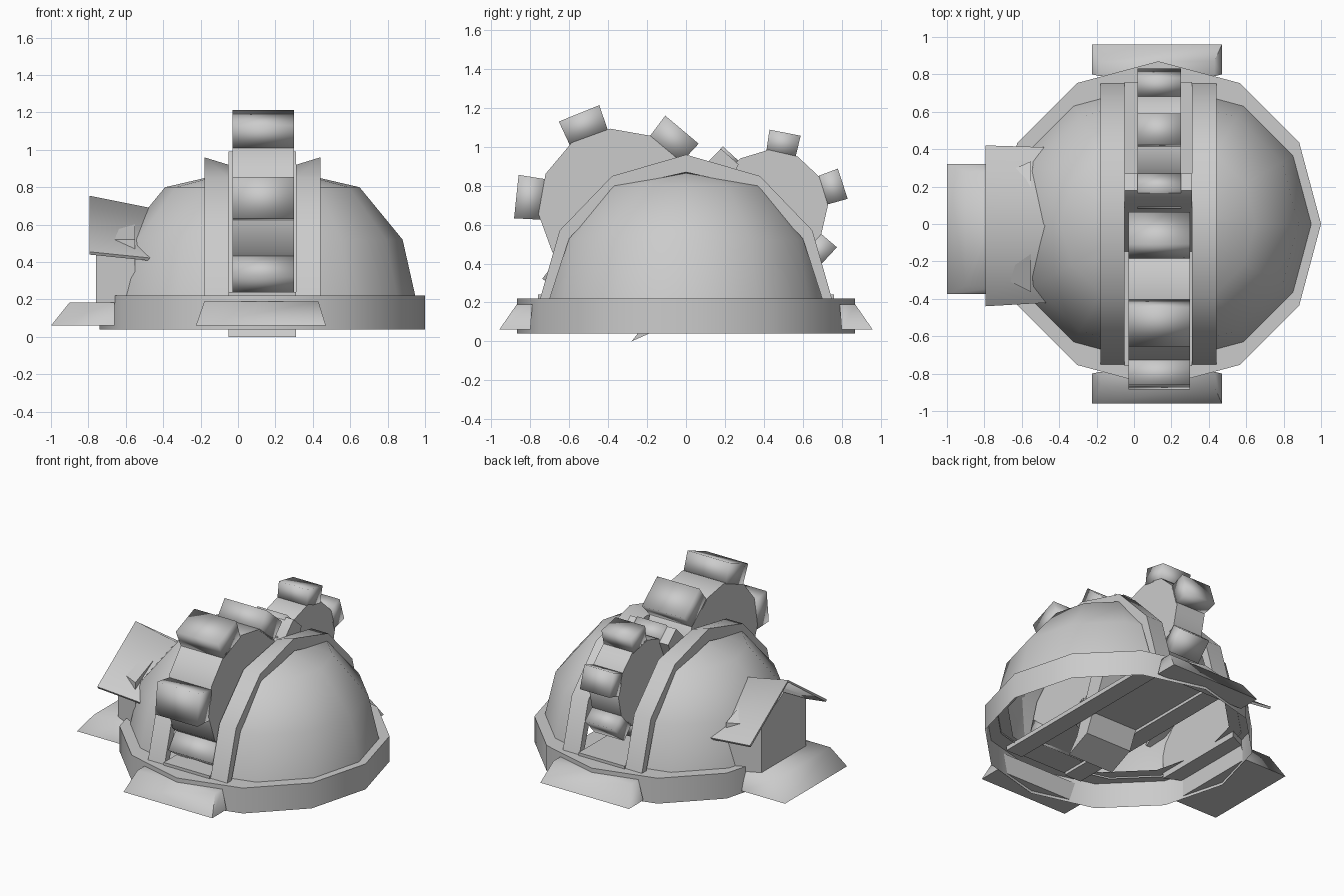
import bpy, bmesh
from math import cos, sin, radians, pi

if "Cube" in bpy.data.objects:
    bpy.data.objects.remove(bpy.data.objects["Cube"])

CX = 0.13  # dome centre in x


def make(name, verts, faces, angle=40):
    """Mesh object, shaded smooth below the given edge angle."""
    me = bpy.data.meshes.new(name)
    me.from_pydata(verts, [], faces)
    bm = bmesh.new()
    bm.from_mesh(me)
    bmesh.ops.remove_doubles(bm, verts=bm.verts, dist=1e-5)
    bmesh.ops.recalc_face_normals(bm, faces=bm.faces)
    bm.to_mesh(me)
    bm.free()
    ob = bpy.data.objects.new(name, me)
    bpy.context.collection.objects.link(ob)
    bpy.ops.object.select_all(action='DESELECT')
    ob.select_set(True)
    bpy.context.view_layer.objects.active = ob
    bpy.ops.object.shade_smooth_by_angle(angle=radians(angle))
    return ob


def extrude_x(name, prof, x0, x1, flare=1.0, angle=40):
    """Prism along x from a closed (y, z) profile, y widened by flare at x1."""
    n = len(prof)
    verts = [(x0, y, z) for y, z in prof] + [(x1, y * flare, z) for y, z in prof]
    faces = [(i, (i + 1) % n, n + (i + 1) % n, n + i) for i in range(n)]
    faces += [tuple(range(n)), tuple(range(n, 2 * n))]
    return make(name, verts, faces, angle)


def revolve(name, prof, cx, n=12):
    """Turn an open (r, z) profile around a vertical axis."""
    m = len(prof)
    verts = [(cx + r * cos(2 * pi * i / n), r * sin(2 * pi * i / n), z)
             for i in range(n) for r, z in prof]
    faces = []
    for i in range(n):
        for j in range(m - 1):
            a, b = i * m, (i + 1) % n * m
            faces.append((a + j, b + j, b + j + 1, a + j + 1))
    return make(name, verts, faces)


def gear(name, cy, cz, r_body, r_out, phase, pitch, x0, x1):
    """Twelve-sided wheel with six soft-shaded blocks around its rim."""
    rim = [radians(phase + 15 + 30 * i) for i in range(12)]
    extrude_x(name, [(cy + r_body * cos(a), cz + r_body * sin(a)) for a in rim], x0, x1)
    w, ap = r_body * sin(pi / 12), r_body * cos(pi / 12) - 0.01
    for i in range(6):
        a = radians(phase + pitch * i)
        d, t = (cos(a), sin(a)), (-sin(a), cos(a))
        prof = [(cy + d[0] * rad + t[0] * s, cz + d[1] * rad + t[1] * s)
                for rad, s in ((ap, -w), (r_out, -w * 1.07), (r_out, w * 1.07), (ap, w))]
        extrude_x(f"{name}_block_{i + 1}", prof, x0, x1, angle=180)


def frustum(name, bottom, top, z0, z1, angle=40):
    """Block between two rectangles given as x0, x1, y0, y1."""
    v = []
    for (a, b, c, d), z in ((bottom, z0), (top, z1)):
        v += [(a, c, z), (b, c, z), (b, d, z), (a, d, z)]
    return make(name, v, [(0, 1, 2, 3), (4, 5, 6, 7), (0, 1, 5, 4),
                          (1, 2, 6, 5), (2, 3, 7, 6), (3, 0, 4, 7)], angle)


# base ring, open below
revolve("base_ring", [(0.87, 0.04), (0.87, 0.22), (0.72, 0.22)], CX)

# two half domes with the open slot between them, and their arched rails
half = [(0.75, 0.22), (0.65, 0.57), (0.38, 0.85)]
lower = [(0.70, 0.22), (0.60, 0.53), (0.35, 0.79)]


def arch(pts, peak):
    return pts + [(0, peak)] + [(-y, z) for y, z in reversed(pts)]


for side, s in (("left", -1), ("right", 1)):
    dome = revolve("dome_" + side, [(0.73, 0.21), (0.66, 0.52), (0.43, 0.80), (0, 0.90)],
                   CX + s * 0.09)
    bm = bmesh.new()
    bm.from_mesh(dome.data)
    bmesh.ops.bisect_plane(bm, geom=bm.verts[:] + bm.edges[:] + bm.faces[:],
                           plane_co=(CX + s * 0.18, 0, 0), plane_no=(s, 0, 0),
                           clear_inner=True)
    bm.to_mesh(dome.data)
    bm.free()

    xo, xi = CX + s * 0.31, CX + s * 0.18
    chains = [(xo, arch(half, 0.96)), (xi, arch(half, 0.92)),
              (xi, arch(lower, 0.86)), (xo, arch(lower, 0.87))]
    verts = [(x, y, z) for x, c in chains for y, z in c]
    faces = []
    for k in range(4):
        a, b = k * 7, (k + 1) % 4 * 7
        faces += [(a + j, a + j + 1, b + j + 1, b + j) for j in range(6)]
    faces += [(0, 7, 14, 21), (6, 13, 20, 27)]
    make("rail_" + side, verts, faces)
    r = (min(xo, xi), max(xo, xi), -0.75, 0.75)
    frustum("rail_sill_" + side, r, r, 0.19, 0.22)

# floor of the slot
floor = (-0.05, 0.31, -0.76, 0.76)
frustum("slot_floor", floor, floor, 0.21, 0.24)

# toothed wheels and the slanted plate between them
gear("front_wheel", -0.355, 0.69, 0.405, 0.52, 50, 62, -0.03, 0.30)
gear("rear_wheel", 0.435, 0.69, 0.295, 0.39, -43, 61, 0.02, 0.25)
extrude_x("slanted_plate", [(-0.28, 0.0), (-0.10, 0.08), (0.27, 0.91), (0.18, 0.99),
                            (0.10, 0.91), (-0.20, 0.10)], -0.05, 0.31)

# feet, soft between slope and top
for name, s in (("front_foot", -1), ("back_foot", 1)):
    yb, yt = sorted((s * 0.96, s * 0.80)), sorted((s * 0.87, s * 0.79))
    frustum(name, (-0.225, 0.47, *yb), (-0.18, 0.43, *yt), 0.06, 0.19, 80)
frustum("entrance_step", (-1.0, -0.66, -0.375, 0.32), (-0.9, -0.66, -0.33, 0.28),
        0.06, 0.185, 80)

# side entrance with a gabled roof
extrude_x("entrance_walls", [(-0.26, 0.18), (0.24, 0.18), (0.24, 0.52), (-0.01, 0.66),
                             (-0.26, 0.52)], -0.76, -0.55, flare=1.4)
gable = [(-0.795, -0.44, 0.455), (-0.795, -0.01, 0.755), (-0.795, 0.42, 0.455),
         (-0.45, -0.42, 0.42), (-0.42, -0.01, 0.68), (-0.45, 0.41, 0.42)]
gable += [(x, y * 0.98, z - 0.015) for x, y, z in gable]
make("entrance_roof", gable,
     [(0, 1, 4, 3), (1, 2, 5, 4), (6, 7, 10, 9), (7, 8, 11, 10),
      (0, 1, 7, 6), (1, 2, 8, 7), (3, 4, 10, 9), (4, 5, 11, 10),
      (0, 3, 9, 6), (2, 5, 11, 8)], 80)
